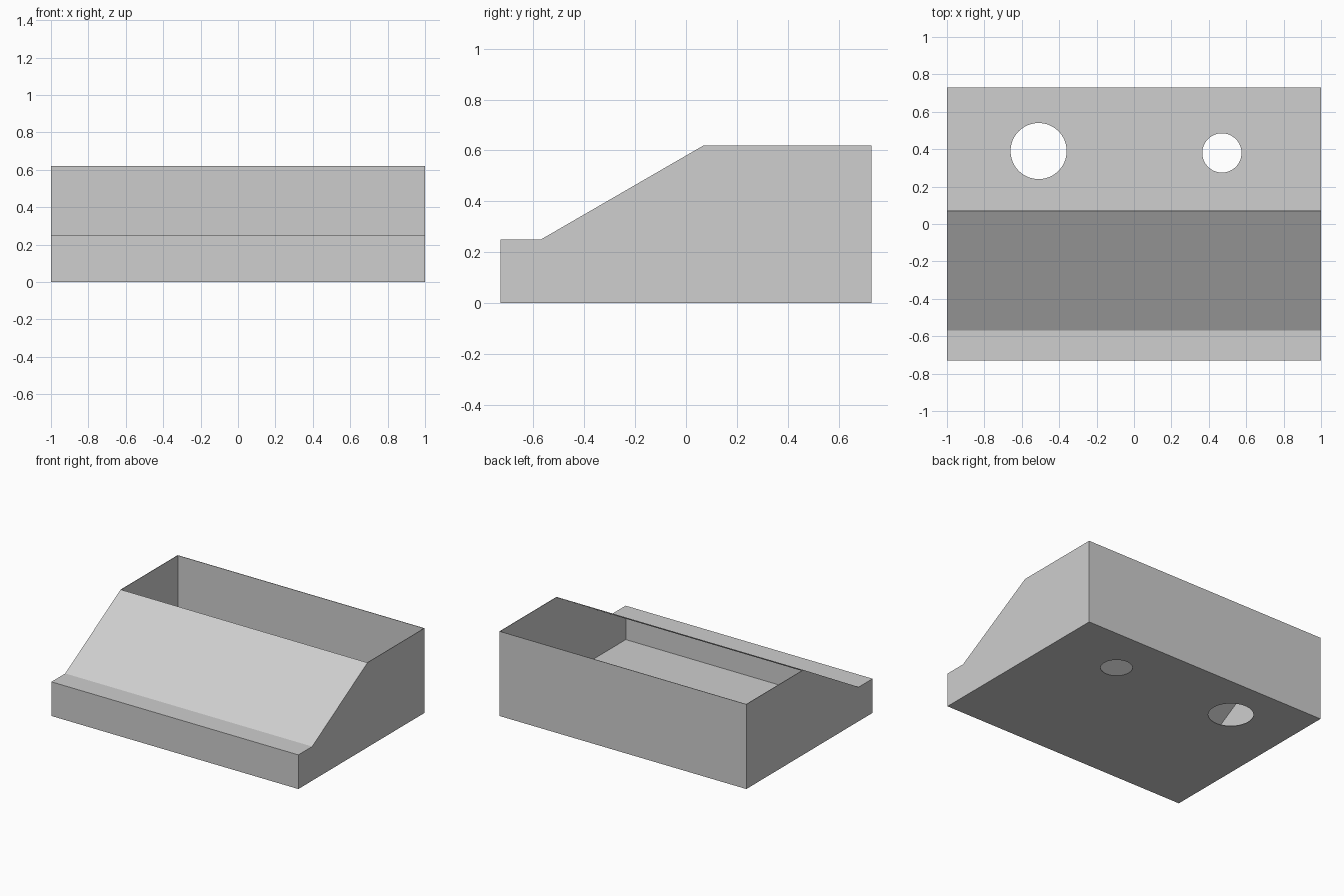
import bpy
import bmesh
from mathutils import Vector

cube = bpy.data.objects.get("Cube")
if cube:
    bpy.data.objects.remove(cube, do_unlink=True)

W, D, H, LIP = 1.0, 0.73, 0.62, 0.25   # half width, half depth, back height, front height
T = 0.004                              # sheet thickness

grey = bpy.data.materials.new("plain_grey")
grey.use_nodes = True
colour = (0.62, 0.62, 0.62, 1)
grey.diffuse_color = colour
grey.node_tree.nodes["Principled BSDF"].inputs["Base Color"].default_value = colour


def sheet(name, points, inward):
    """A thin flat panel: an outline extruded towards the inside."""
    bm = bmesh.new()
    face = bm.faces.new([bm.verts.new(p) for p in points])
    extruded = bmesh.ops.extrude_face_region(bm, geom=[face], use_keep_orig=True)["geom"]
    moved = [g for g in extruded if isinstance(g, bmesh.types.BMVert)]
    bmesh.ops.translate(bm, verts=moved, vec=Vector(inward).normalized() * T)
    bmesh.ops.recalc_face_normals(bm, faces=bm.faces)
    mesh = bpy.data.meshes.new(name)
    bm.to_mesh(mesh)
    bm.free()
    mesh.materials.append(grey)
    obj = bpy.data.objects.new(name, mesh)
    bpy.context.collection.objects.link(obj)
    return obj


def across(name, a, b, inward):
    """A panel spanning the full width between two (y, z) profile points."""
    return sheet(name, [(-W, *a), (W, *a), (W, *b), (-W, *b)], inward)


# Side profile, from the bottom front round to the bottom back
profile = [(-D, 0), (-D, LIP), (-0.57, LIP), (0.07, H), (D, H), (D, 0)]

# Panels across the width; the top behind the slope stays open
across("front_wall", profile[0], profile[1], (0, 1, 0))
across("front_ledge", profile[1], profile[2], (0, 0, -1))
across("sloped_panel", profile[2], profile[3], (0, 0.5, -0.866))
across("back_wall", profile[4], profile[5], (0, -1, 0))
floor = across("floor", profile[5], profile[0], (0, 0, 1))

# Side walls
for name, s in (("left_wall", 1), ("right_wall", -1)):
    sheet(name, [(s * W, y, z) for y, z in profile], (-s, 0, 0))

# Round holes through the floor
for name, x, y, r in (("large_hole_cutter", -0.51, 0.39, 0.15),
                      ("small_hole_cutter", 0.47, 0.38, 0.105)):
    bpy.ops.mesh.primitive_cylinder_add(vertices=64, radius=r, depth=0.1, location=(x, y, 0))
    cutter = bpy.context.object
    cutter.name = name
    cutter.data.materials.append(grey)
    cutter.hide_render = True
    cutter.hide_set(True)
    cutter.display_type = 'WIRE'
    cut = floor.modifiers.new(name, 'BOOLEAN')
    cut.operation = 'DIFFERENCE'
    cut.solver = 'EXACT'
    cut.object = cutter
